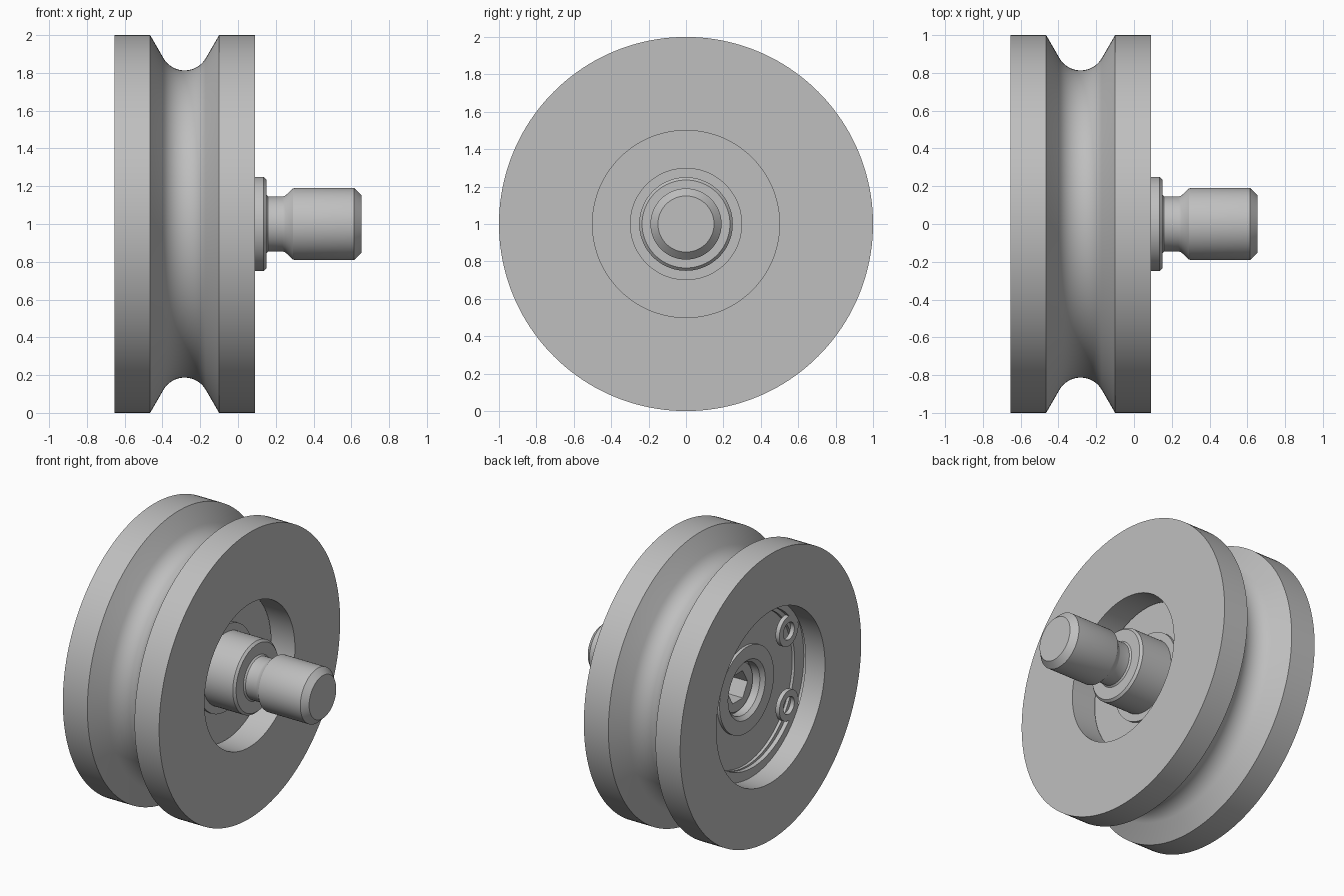
import bpy, bmesh
from math import sin, cos, pi, radians, atan2, hypot

cube = bpy.data.objects.get("Cube")
if cube:
    bpy.data.objects.remove(cube, do_unlink=True)

steel = bpy.data.materials.new("steel_grey")
steel.use_nodes = True
GREY = (0.52, 0.52, 0.52, 1)
steel.diffuse_color = GREY
steel.node_tree.nodes["Principled BSDF"].inputs["Base Color"].default_value = GREY

AXIS_Z = 1.0
MID = -0.2825          # middle plane of the wheel


def finish(bm, name):
    bmesh.ops.remove_doubles(bm, verts=bm.verts, dist=1e-5)
    bmesh.ops.recalc_face_normals(bm, faces=bm.faces)
    mesh = bpy.data.meshes.new(name)
    bm.to_mesh(mesh)
    bm.free()
    mesh.materials.append(steel)
    obj = bpy.data.objects.new(name, mesh)
    bpy.context.collection.objects.link(obj)
    bpy.ops.object.select_all(action='DESELECT')
    obj.select_set(True)
    bpy.context.view_layer.objects.active = obj
    bpy.ops.object.shade_smooth_by_angle(angle=radians(25))
    return obj


def hex_scale(a):
    """Radius factor that turns a circle into a hexagon."""
    return cos(pi / 6) / cos(a % (pi / 3) - pi / 6)


def lathe(name, profile, closed=True, segments=120, centre=(0, AXIS_Z)):
    """Turn (x, radius[, 'hex']) points about an axis along x."""
    bm = bmesh.new()
    rings = []
    for x, r, *shape in profile:
        ring = []
        for i in range(segments):
            a = 2 * pi * i / segments
            k = r * hex_scale(a) if shape else r
            ring.append(bm.verts.new((x, centre[0] + k * cos(a), centre[1] + k * sin(a))))
        rings.append(ring)
    pairs = list(zip(rings, rings[1:])) + ([(rings[-1], rings[0])] if closed else [])
    for p, q in pairs:
        for i in range(segments):
            j = (i + 1) % segments
            bm.faces.new((p[i], p[j], q[j], q[i]))
    if not closed:
        bm.faces.new(rings[0])
        bm.faces.new(rings[-1])
    return finish(bm, name)


# Grooved wheel: straight flanks at 60 degrees running into a round bottom
groove = [(MID + 0.129 * sin(radians(a)), 0.942 - 0.129 * cos(radians(a)))
          for a in range(-60, 61, 8)]
wheel = [(-0.655, 0.6), (-0.655, 1), (-0.465, 1), *groove, (-0.1, 1), (0.09, 1),
         (0.09, 0.5), (-0.095, 0.5), (-0.095, 0.6), (-0.47, 0.6),
         (-0.47, 0.63), (-0.505, 0.63), (-0.505, 0.6)]
lathe("wheel", wheel, segments=160)

# Bearing: outer race, recessed shields, inner race
lathe("bearing_outer_race", [(-0.47, 0.53), (-0.47, 0.6), (-0.095, 0.6), (-0.095, 0.53)])
lathe("bearing_shield", [(-0.45, 0.29), (-0.45, 0.535), (-0.115, 0.535), (-0.115, 0.29)])
lathe("bearing_inner_race", [(-0.47, 0.205), (-0.47, 0.3), (-0.095, 0.3), (-0.095, 0.18),
                             (-0.445, 0.18)])

# Stepped pin with a hexagonal socket in its inner end
pin = [(-0.28, 0.11, 'hex'), (-0.4, 0.11, 'hex'), (-0.4, 0.165), (-0.385, 0.18), (-0.095, 0.18),
       (-0.095, 0.25), (0.135, 0.25), (0.15, 0.235), (0.15, 0.155), (0.16, 0.145),
       (0.235, 0.145), (0.25, 0.15), (0.29, 0.187), (0.3, 0.19), (0.615, 0.19), (0.655, 0.15)]
lathe("axle_pin", pin, closed=False)

# Retaining ring: a tapered open band, thickest opposite its gap
LUG_Y, LUG_Z = -0.42, 0.26
CLIP_X = (-0.502, -0.472)
gap = atan2(LUG_Z, -LUG_Y) - 0.05
bm = bmesh.new()
rows = []
STEPS = 96
for i in range(STEPS + 1):
    a = -pi + gap + (2 * pi - 2 * gap) * i / STEPS
    inner = 0.54 - 0.025 * cos(a)
    rows.append([bm.verts.new((x, r * cos(a), AXIS_Z + r * sin(a)))
                 for x, r in ((CLIP_X[0], inner), (CLIP_X[0], 0.63),
                              (CLIP_X[1], 0.63), (CLIP_X[1], inner))])
for p, q in zip(rows, rows[1:]):
    for k in range(4):
        m = (k + 1) % 4
        bm.faces.new((p[k], p[m], q[m], q[k]))
bm.faces.new(rows[0])
bm.faces.new(rows[-1])
finish(bm, "retaining_ring")

# Lugs with plier holes at the ring ends
for side, label in ((1, "upper"), (-1, "lower")):
    lathe(label + "_ring_lug",
          [(CLIP_X[0], 0.06), (CLIP_X[0], 0.105), (CLIP_X[1], 0.105), (CLIP_X[1], 0.06)],
          segments=40, centre=(LUG_Y, AXIS_Z + side * LUG_Z))
